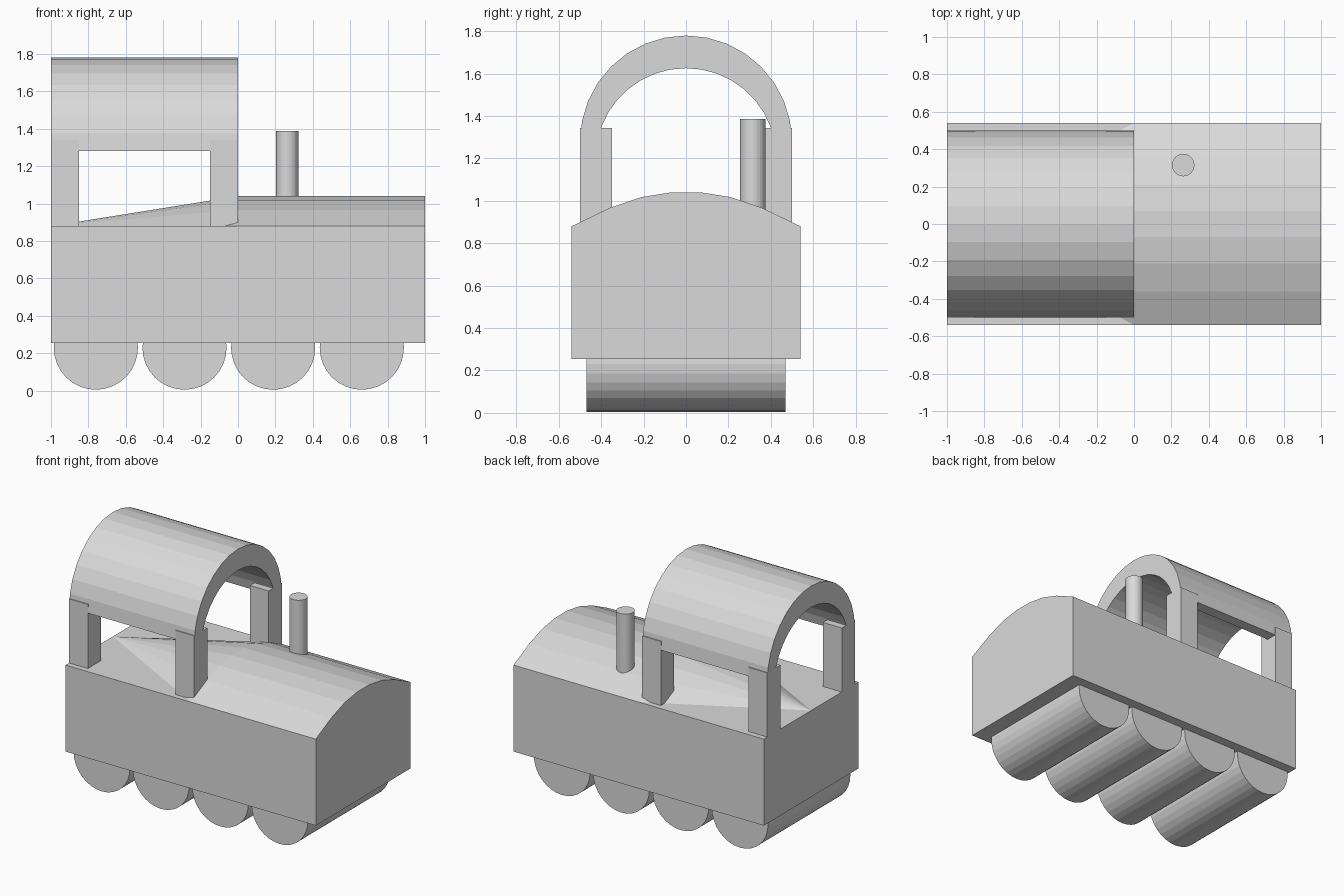
import bpy, bmesh, math
from mathutils import Matrix

cube = bpy.data.objects.get("Cube")
if cube:
    bpy.data.objects.remove(cube, do_unlink=True)

grey = bpy.data.materials.new("light_grey")
grey.use_nodes = True
colour = (0.7, 0.7, 0.7, 1)
grey.diffuse_color = colour
grey.node_tree.nodes["Principled BSDF"].inputs["Base Color"].default_value = colour


def finish(name, bm):
    bmesh.ops.recalc_face_normals(bm, faces=bm.faces[:])
    mesh = bpy.data.meshes.new(name)
    bm.to_mesh(mesh)
    bm.free()
    mesh.materials.append(grey)
    obj = bpy.data.objects.new(name, mesh)
    bpy.context.collection.objects.link(obj)
    return obj


def box(name, x, y, z):
    bm = bmesh.new()
    bmesh.ops.create_cube(bm, size=1)
    for v in bm.verts:
        v.co = [lo + (c + 0.5) * (hi - lo) for c, (lo, hi) in zip(v.co, (x, y, z))]
    return finish(name, bm)


def cylinder(name, radius, depth, centre, sides, lying=False):
    bm = bmesh.new()
    turn = Matrix.Rotation(math.pi / 2 if lying else 0, 4, 'X')
    bmesh.ops.create_cone(bm, cap_ends=True, segments=sides, radius1=radius,
                          radius2=radius, depth=depth,
                          matrix=Matrix.Translation(centre) @ turn)
    return finish(name, bm)


# Body: box with an arched bonnet that tapers to a point at the rear edge
W, BASE, DECK = 0.54, 0.255, 0.88
half = [(0.54, DECK), (0.36, 0.967), (0.21, 1.018), (0.07, 1.04)]
arch = [(-y, z) for y, z in half] + half[::-1]
bm = bmesh.new()
front = [bm.verts.new((1, y, z)) for y, z in arch]
mid = [bm.verts.new((0, y, z)) for y, z in arch]
apex = bm.verts.new((-1, 0, DECK))
rear_r, rear_l = [bm.verts.new((-1, y, DECK)) for y in (-W, W)]
low_rr, low_rl, low_fl, low_fr = [bm.verts.new((x, y, BASE)) for x, y in
                                  ((-1, -W), (-1, W), (1, W), (1, -W))]
for i in range(len(arch) - 1):
    bm.faces.new((front[i], front[i + 1], mid[i + 1], mid[i]))
    bm.faces.new((mid[i], mid[i + 1], apex))
for face in ((rear_r, mid[0], apex), (apex, mid[-1], rear_l),
             (low_rr, low_fr, front[0], mid[0], rear_r),
             (low_fl, low_rl, rear_l, mid[-1], front[-1]),
             (low_rl, low_rr, rear_r, apex, rear_l),
             (low_rr, low_rl, low_fl, low_fr),
             [low_fr, low_fl] + front[::-1]):
    bm.faces.new(face)
finish("body", bm)

# Cab roof: barrel vault with a thinner rim at the sides
SEG, EAVE = 16, 1.28
outer = [(0.5 * math.cos(math.pi * i / SEG), EAVE + 0.5 * math.sin(math.pi * i / SEG))
         for i in range(SEG + 1)]
r, cz = 0.426, 1.2
start = math.asin((EAVE - cz) / r)
inner = []
for i in range(SEG + 1):
    a = start + (math.pi - 2 * start) * i / SEG
    inner.append((r * math.cos(a), cz + r * math.sin(a)))
bm = bmesh.new()
rings = [[bm.verts.new((x, y, z)) for y, z in outer + inner[::-1]] for x in (-1, 0)]
n = len(rings[0])
for i in range(n):
    j = (i + 1) % n
    bm.faces.new((rings[0][i], rings[0][j], rings[1][j], rings[1][i]))
for ring in rings:
    for i in range(SEG):
        bm.faces.new((ring[i], ring[i + 1], ring[n - 2 - i], ring[n - 1 - i]))
finish("cab_roof", bm)

# Cab posts
for end, x in (("rear", (-1, -0.85)), ("front", (-0.15, 0))):
    for side, y in (("right", (-0.501, -0.35)), ("left", (0.35, 0.501))):
        box(f"{end}_{side}_post", x, y, (0.86, 1.343))

# Chimney
cylinder("chimney", 0.06, 0.5, (0.263, 0.315, 1.137), 32)

# Rollers
for i in range(4):
    cylinder(f"roller_{i + 1}", 0.225, 0.94, (-0.76 + 0.474 * i, 0, 0.23), 32, lying=True)
